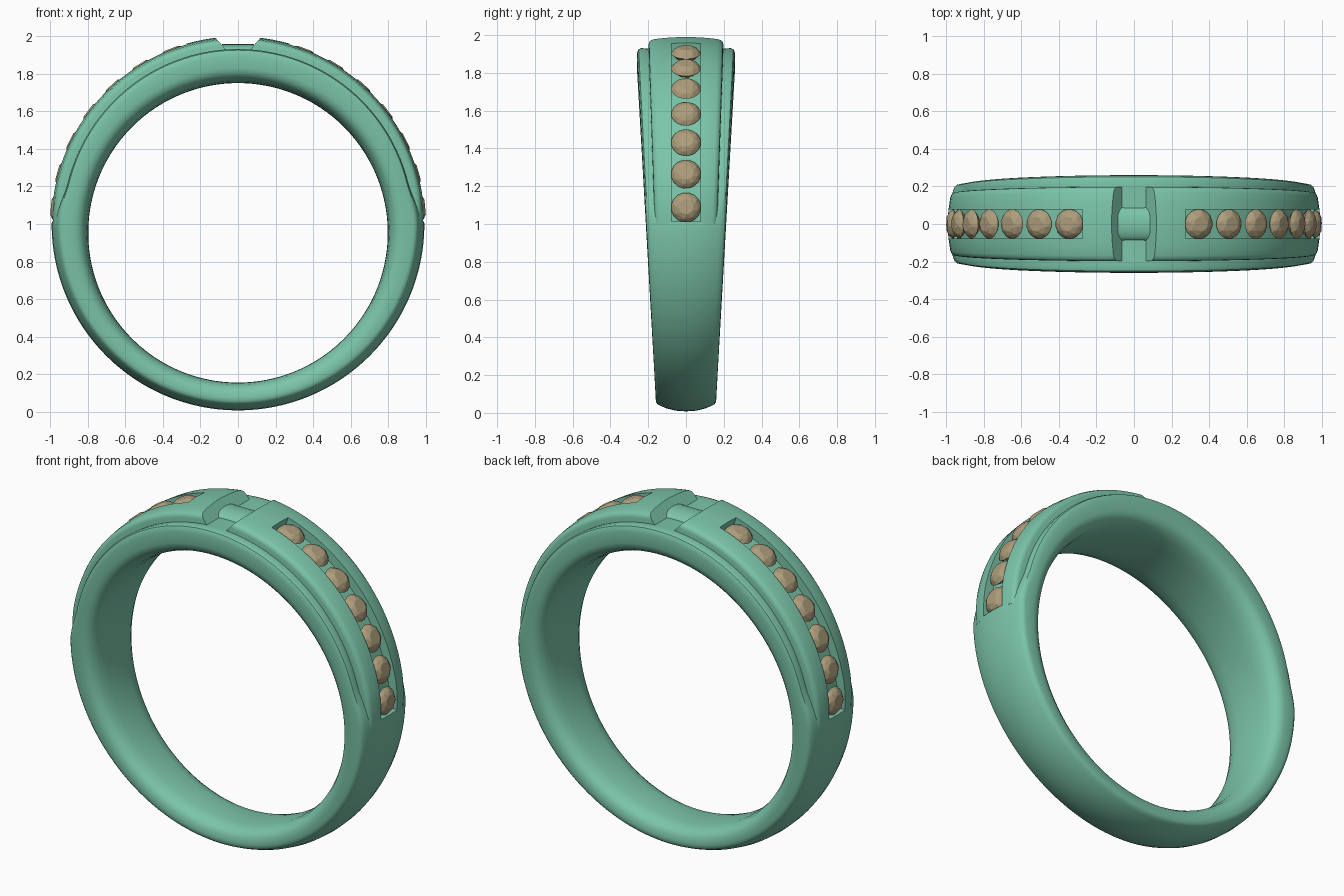
import bpy, bmesh
from math import sin, cos, pi, radians
from mathutils import Matrix, Vector

if "Cube" in bpy.data.objects:
    bpy.data.objects.remove(bpy.data.objects["Cube"])

CZ_OUT, CZ_IN = 1.0, 0.953      # centres of the outer and the finger circle


def material(name, col):
    m = bpy.data.materials.new(name)
    m.diffuse_color = (*col, 1)
    m.use_nodes = True
    m.node_tree.nodes["Principled BSDF"].inputs["Base Color"].default_value = m.diffuse_color
    return m


METAL = material("green_metal", (0.20, 0.56, 0.40))
STONE = material("tan_stone", (0.42, 0.34, 0.20))


def to_object(name, bm, mat):
    bmesh.ops.recalc_face_normals(bm, faces=bm.faces)
    me = bpy.data.meshes.new(name)
    bm.to_mesh(me)
    bm.free()
    ob = bpy.data.objects.new(name, me)
    bpy.context.collection.objects.link(ob)
    me.materials.append(mat)
    return ob


def loft(bm, rings, closed):
    """Skin a list of closed rings of points; cap the ends when open."""
    vs = [[bm.verts.new(p) for p in r] for r in rings]
    n = len(vs[0])
    for i in range(len(vs) if closed else len(vs) - 1):
        a, b = vs[i], vs[(i + 1) % len(vs)]
        for j in range(n):
            k = (j + 1) % n
            bm.faces.new((a[j], a[k], b[k], b[j]))
    if not closed:
        bm.faces.new(vs[0])
        bm.faces.new(vs[-1])


def polar(r, phi, y, cz=CZ_OUT, side=1):
    return (side * r * cos(phi), y, cz + r * sin(phi))


def both_halves(half):
    """Mirror half a section (from y=0 to y=0) across y."""
    return half + [(r, -y) + tuple(rest) for r, y, *rest in half[-2:0:-1]]


def smooth(ob, angle=35):
    bpy.ops.object.select_all(action='DESELECT')
    ob.select_set(True)
    bpy.context.view_layer.objects.active = ob
    bpy.ops.object.shade_smooth_by_angle(angle=radians(angle))


def cut(ob, cutter):
    mod = ob.modifiers.new("channel", 'BOOLEAN')
    mod.operation, mod.solver, mod.object = 'DIFFERENCE', 'EXACT', cutter
    bpy.context.view_layer.objects.active = ob
    bpy.ops.object.modifier_apply(modifier=mod.name)


# Band: domed below, stepping down to flat side rails in the upper half
def band_ring(phi):
    s = sin(phi)
    w = 0.21 + 0.05 * s
    arc = min(phi, pi - phi) if phi < pi else 0
    t = max(0, min(1, arc / radians(14)))
    t = t * t * (3 - 2 * t)
    inner = [(0.797, 0), (0.799, 0.45), (0.808, 0.72), (0.826, 0.89), (0.848, 0.97), (0.875, 1)]
    low = [(0.932, 1), (0.945, 0.985), (0.955, 0.94), (0.963, 0.84), (0.976, 0.65), (0.988, 0.35), (0.992, 0)]
    high = [(0.893, 1), (0.912, 0.99), (0.925, 0.965), (0.931, 0.91), (0.928, 0.75), (0.928, 0.35), (0.928, 0)]
    half = [(r, y * w, CZ_IN) for r, y in inner]
    half += [(a[0] * (1 - t) + b[0] * t, (a[1] * (1 - t) + b[1] * t) * w, CZ_OUT) for a, b in zip(low, high)]
    return [polar(r, phi, y, c) for r, y, c in both_halves(half)]


bm = bmesh.new()
N = 160
loft(bm, [band_ring(2 * pi * i / N) for i in range(N)], True)
band = to_object("band", bm, METAL)


# Raised shoulder plates, ending in sloped walls at the top notch
def plate_ring(f, side):
    pts = []
    half = [(0.90, 0), (0.90, 1), (0.955, 1), (0.968, 0.985), (0.978, 0.94), (0.985, 0.85), (0.992, 0.55), (0.996, 0.25), (0.998, 0)]
    for r, y in both_halves(half):
        end = radians(86 - (r - 0.93) / 0.07 * 3)
        phi = f * end
        w = 0.165 + 0.033 * sin(phi)
        r -= 0.008 * max(0, 1 - f / 0.12) * (r > 0.95)
        pts.append(polar(r, phi, y * w, side=side))
    return pts


plates = []
for side, label in ((1, "right"), (-1, "left")):
    bm = bmesh.new()
    loft(bm, [plate_ring(i / 44, side) for i in range(45)], False)
    plates.append(to_object(label + "_shoulder_plate", bm, METAL))

# Stone channels cut along both shoulders
for plate, side in zip(plates, (1, -1)):
    bm = bmesh.new()
    rings = []
    for i in range(41):
        phi = radians(0.7 + 73.3 * i / 40)
        rings.append([polar(r, phi, y, side=side) for r, y in ((0.942, -0.076), (0.942, 0.076), (1.05, 0.076), (1.05, -0.076))])
    loft(bm, rings, False)
    cutter = to_object("channel_cutter", bm, METAL)
    cutter.hide_render = True
    cut(plate, cutter)
    cut(band, cutter)
    bpy.data.objects.remove(cutter)

for ob in [band] + plates:
    smooth(ob)

# Small rounded bridge in the notch
bm = bmesh.new()
loft(bm, [[(x, 0.09 * cos(a), 1.915 + 0.042 * sin(a)) for a in [2 * pi * j / 24 for j in range(24)]]
          for x in (-0.085, 0.085)], False)
smooth(to_object("notch_bridge", bm, METAL))


# Faceted round stones
def stone_mesh():
    bm = bmesh.new()
    for n, r, h, off in ((8, 0.040, 0.034, 0), (8, 0.064, 0.021, 0.5), (16, 0.079, 0.0, 0), (8, 0.045, -0.03, 0)):
        for k in range(n):
            a = 2 * pi * (k + off) / n
            bm.verts.new((r * cos(a), r * sin(a), h))
    bmesh.ops.convex_hull(bm, input=bm.verts)
    bmesh.ops.dissolve_limit(bm, angle_limit=0.01, verts=bm.verts, edges=bm.edges)
    bmesh.ops.recalc_face_normals(bm, faces=bm.faces)
    me = bpy.data.meshes.new("stone")
    bm.to_mesh(me)
    bm.free()
    me.materials.append(STONE)
    return me


gem = stone_mesh()
for side, label in ((1, "right"), (-1, "left")):
    for i in range(7):
        phi = radians(5.2 + 10.65 * i)
        ob = bpy.data.objects.new(f"{label}_stone_{i + 1}", gem)
        bpy.context.collection.objects.link(ob)
        tilt = Matrix.Rotation(side * (pi / 2 - phi), 4, 'Y')
        ob.matrix_world = Matrix.Translation(Vector(polar(0.966, phi, 0, side=side))) @ tilt @ Matrix.Rotation(0.2, 4, 'Z')
